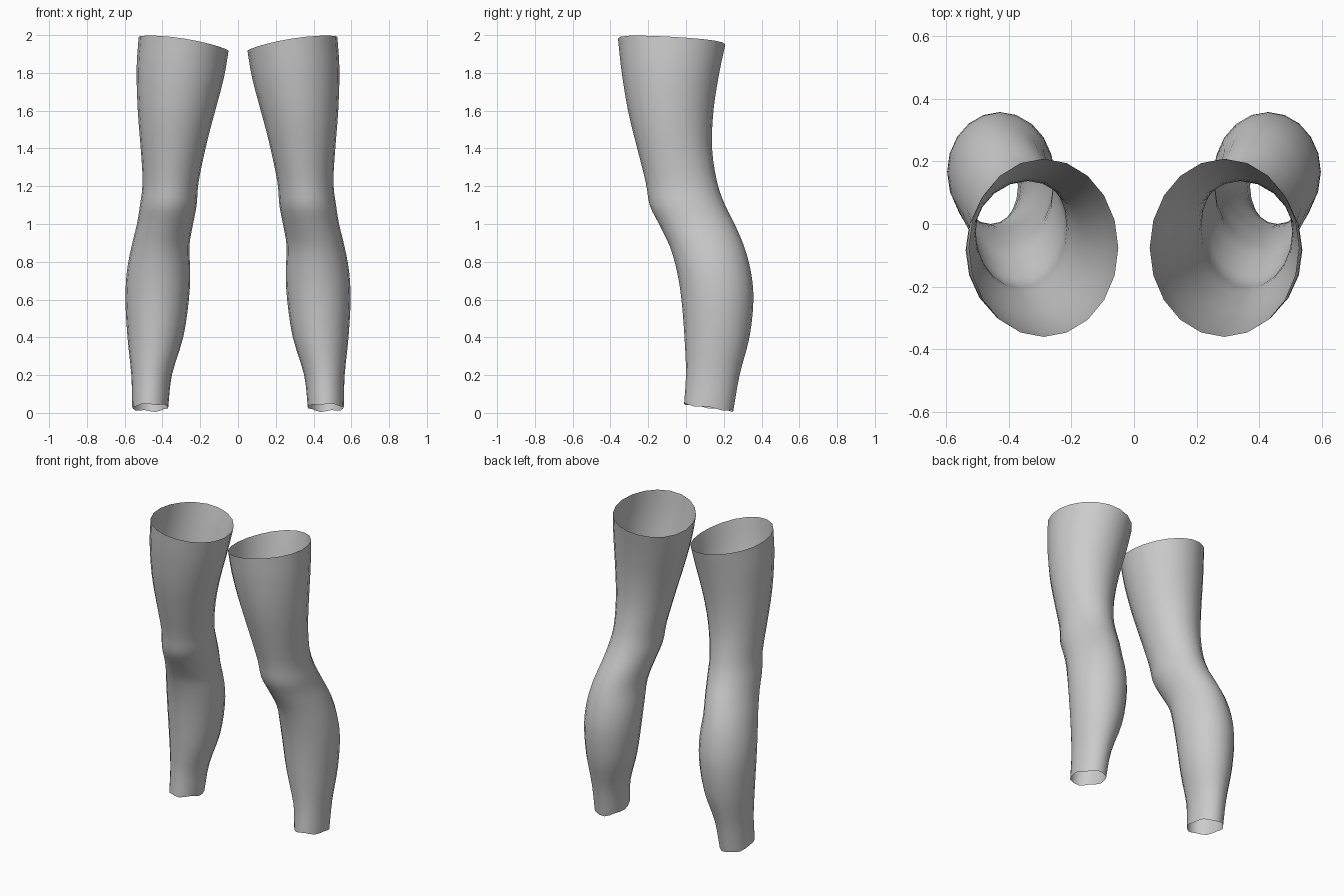
import bpy, bmesh, math
from mathutils import Vector

if "Cube" in bpy.data.objects:
    bpy.data.objects.remove(bpy.data.objects["Cube"])

SIDES = 20
STEPS = 3   # rings per profile span

# Leg profile: height, inner x, outer x, front y, back y
PROFILE = [
    (0.02, 0.370, 0.560, -0.010, 0.250),
    (0.20, 0.350, 0.565, 0.000, 0.283),
    (0.40, 0.290, 0.585, -0.008, 0.336),
    (0.60, 0.260, 0.596, -0.024, 0.357),
    (0.75, 0.253, 0.588, -0.048, 0.343),
    (0.88, 0.258, 0.564, -0.085, 0.308),
    (1.00, 0.238, 0.535, -0.143, 0.257),
    (1.10, 0.219, 0.519, -0.192, 0.207),
    (1.22, 0.209, 0.505, -0.213, 0.165),
    (1.40, 0.172, 0.515, -0.258, 0.138),
    (1.60, 0.123, 0.531, -0.308, 0.145),
    (1.80, 0.075, 0.537, -0.342, 0.175),
    (1.96, 0.050, 0.526, -0.360, 0.208),
]

skin = bpy.data.materials.new("light grey")
skin.diffuse_color = (0.6, 0.6, 0.6, 1)
skin.use_nodes = True
skin.node_tree.nodes["Principled BSDF"].inputs["Base Color"].default_value = skin.diffuse_color


def spline(points, steps):
    """Smooth curve through the profile stations."""
    p = [Vector(q) for q in points]
    p = [2 * p[0] - p[1]] + p + [2 * p[-1] - p[-2]]
    out = []
    for i in range(1, len(p) - 2):
        a, b, c, d = p[i - 1:i + 3]
        for k in range(steps):
            t = k / steps
            out.append(0.5 * (2 * b + (c - a) * t + (2 * a - 5 * b + 4 * c - d) * t ** 2
                              + (3 * b - a - 3 * c + d) * t ** 3))
    return out + [p[-2]]


def leg(name, side):
    bm = bmesh.new()
    rings = []
    for z, xi, xo, yf, yb in spline(PROFILE, STEPS):
        top = max(0, (z - 1.5) / 0.46)       # slanted rim at the thigh
        low = max(0, 1 - (z - 0.02) / 0.25)  # uneven rim at the ankle
        ring = []
        for k in range(SIDES):
            a = 2 * math.pi * k / SIDES
            c, s = math.cos(a), math.sin(a)
            dz = top * (0.037 * c - 0.016 * s - 0.006 * math.cos(2 * a))
            dz += low * (0.008 - 0.019 * s + 0.005 * math.cos(5 * a))
            ring.append(bm.verts.new((side * ((xi + xo) / 2 + c * (xo - xi) / 2),
                                      (yf + yb) / 2 + s * (yb - yf) / 2, z + dz)))
        rings.append(ring)
    # Open tube between the rings
    for r0, r1 in zip(rings, rings[1:]):
        for k in range(SIDES):
            j = (k + 1) % SIDES
            f = bm.faces.new((r0[k], r0[j], r1[j], r1[k]))
            f.smooth = True
            if side < 0:
                f.normal_flip()
    mesh = bpy.data.meshes.new(name)
    bm.to_mesh(mesh)
    bm.free()
    mesh.materials.append(skin)
    bpy.context.collection.objects.link(bpy.data.objects.new(name, mesh))


leg("right_leg", 1)
leg("left_leg", -1)
